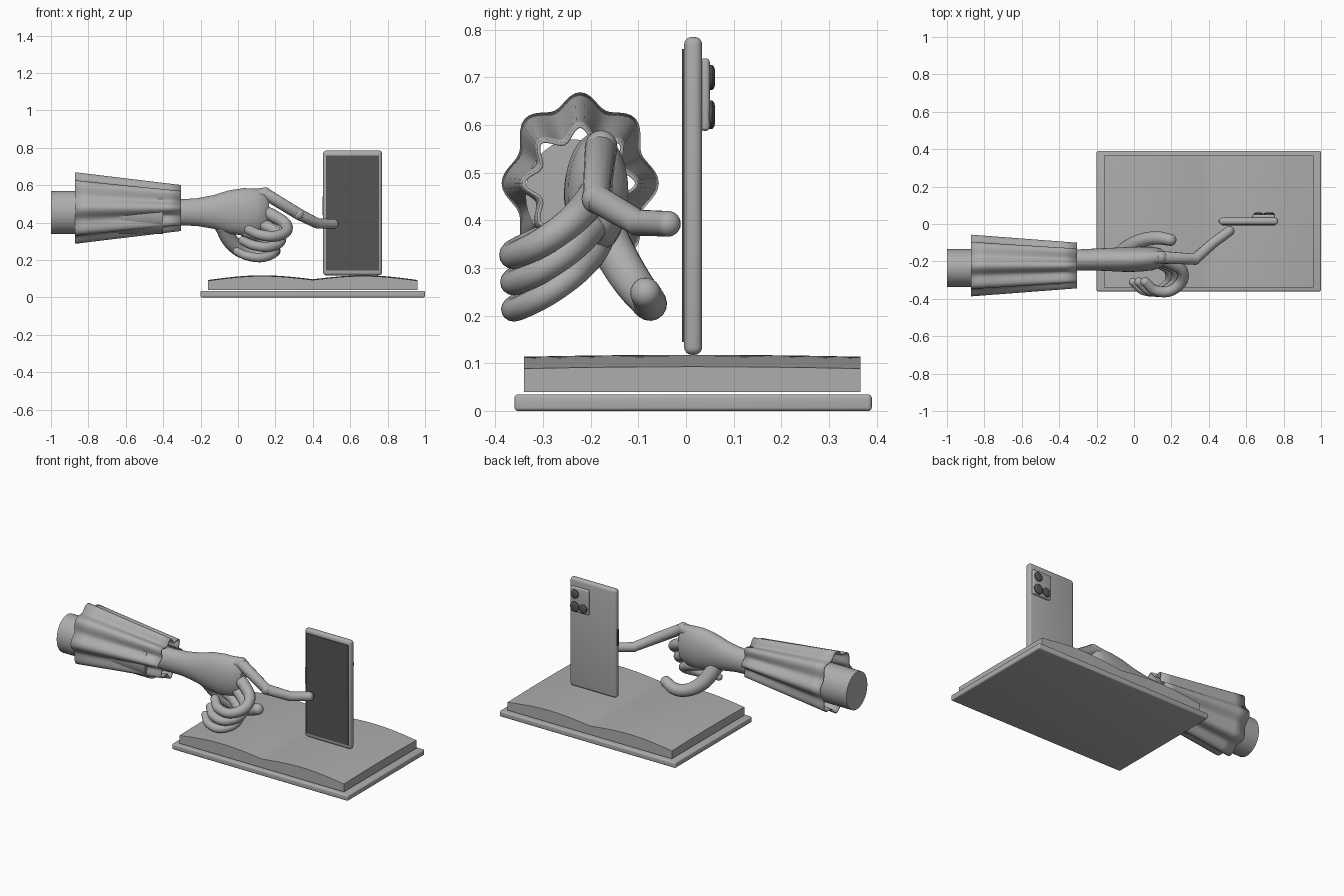
import bpy, bmesh, math
from mathutils import Vector

old = bpy.data.objects.get("Cube")
if old:
    bpy.data.objects.remove(old, do_unlink=True)


def material(name, value):
    m = bpy.data.materials.new(name)
    m.use_nodes = True
    color = (value, value, value, 1)
    m.diffuse_color = color
    m.node_tree.nodes["Principled BSDF"].inputs["Base Color"].default_value = color
    return m


GREY = material("mid grey", 0.42)
DARK = material("dark grey", 0.09)


def activate(ob):
    bpy.ops.object.select_all(action='DESELECT')
    ob.select_set(True)
    bpy.context.view_layer.objects.active = ob


def finish(bm, name, mat, angle=40):
    bmesh.ops.recalc_face_normals(bm, faces=bm.faces)
    me = bpy.data.meshes.new(name)
    bm.to_mesh(me)
    bm.free()
    ob = bpy.data.objects.new(name, me)
    bpy.context.collection.objects.link(ob)
    me.materials.append(mat)
    activate(ob)
    bpy.ops.object.shade_smooth_by_angle(angle=math.radians(angle))
    return ob


def box(name, lo, hi, mat=GREY, bevel=0):
    lo, hi = Vector(lo), Vector(hi)
    bm = bmesh.new()
    bmesh.ops.create_cube(bm, size=1)
    for v in bm.verts:
        v.co = (lo + hi) / 2 + v.co * (hi - lo)
    if bevel:
        bmesh.ops.bevel(bm, geom=bm.edges[:], offset=bevel, segments=4,
                        profile=0.5, affect='EDGES')
    return finish(bm, name, mat)


def loft(name, rings, mat=GREY, caps=True):
    bm = bmesh.new()
    rows = [[bm.verts.new(p) for p in ring] for ring in rings]
    n = len(rows[0])
    for a, b in zip(rows, rows[1:]):
        for i in range(n):
            j = (i + 1) % n
            bm.faces.new((a[i], a[j], b[j], b[i]))
    if caps:
        bm.faces.new(rows[0])
        bm.faces.new(rows[-1])
    return finish(bm, name, mat)


def oval(x, y, z, ry, rz, waves=0, depth=0, n=40):
    ring = []
    for i in range(n):
        a = math.tau * i / n
        d = depth * math.cos(waves * a)
        ring.append((x, y + (ry + d) * math.cos(a), z + (rz + d) * math.sin(a)))
    return ring


def finger(name, points, radii, handle='AUTO'):
    # round tube along a path, with ball ends (and ball joints when straight)
    cu = bpy.data.curves.new(name, 'CURVE')
    cu.dimensions = '3D'
    cu.bevel_depth = 1
    cu.bevel_resolution = 6
    cu.resolution_u = 10
    sp = cu.splines.new('BEZIER')
    sp.bezier_points.add(len(points) - 1)
    for bp, co, r in zip(sp.bezier_points, points, radii):
        bp.co, bp.radius = co, r
        bp.handle_left_type = bp.handle_right_type = handle
    tube = bpy.data.objects.new(name, cu)
    bpy.context.collection.objects.link(tube)
    activate(tube)
    bpy.ops.object.convert(target='MESH')
    tube = bpy.context.view_layer.objects.active
    bm = bmesh.new()
    bm.from_mesh(tube.data)
    bpy.data.objects.remove(tube, do_unlink=True)
    balls = list(zip(points, radii))
    if handle == 'AUTO':
        balls = [balls[0], balls[-1]]
    for co, r in balls:
        ball = bmesh.ops.create_uvsphere(bm, u_segments=20, v_segments=12, radius=r)
        bmesh.ops.translate(bm, verts=ball["verts"], vec=co)
    return finish(bm, name, GREY, 60)


# open book: cover slab and two curved page blocks
box("book_cover", (-0.2, -0.36, 0), (1, 0.39, 0.035), bevel=0.008)
page_rings = []
for k in range(9):
    t = k / 4 - 1
    ring = [(0.96, 0.013 + 0.353 * t, 0.04), (-0.16, 0.013 + 0.353 * t, 0.04)]
    for i in range(33):
        s = i / 16 - 1
        u = abs(s)
        z = 0.097 - 0.004 * u + 0.023 * math.sin(math.pi * u) - 0.004 * t * t
        ring.append((0.4 + 0.56 * s, 0.013 + 0.353 * t, z))
    page_rings.append(ring)
loft("book_pages", page_rings)

# phone with screen, side button and cameras
box("phone_body", (0.455, -0.004, 0.118), (0.77, 0.034, 0.785), bevel=0.016)
box("phone_screen", (0.47, -0.008, 0.145), (0.755, -0.002, 0.76), DARK)
box("phone_button", (0.451, 0.009, 0.44), (0.458, 0.021, 0.54), DARK)
box("camera_plate", (0.632, 0.03, 0.588), (0.755, 0.05, 0.74), bevel=0.008)
for i, (x, z, r) in enumerate([(0.722, 0.7, 0.026), (0.722, 0.622, 0.03), (0.664, 0.622, 0.026)]):
    rings = []
    for y, s in [(0.045, 1), (0.055, 1), (0.059, 0.85), (0.061, 0.6)]:
        rings.append([(x + r * s * math.cos(math.tau * k / 24), y,
                       z + r * s * math.sin(math.tau * k / 24)) for k in range(24)])
    loft(f"camera_lens_{i + 1}", rings, DARK)

# forearm and flared, pleated sleeve
loft("forearm", [oval(x, -0.235, 0.455, 0.102, 0.115) for x in (-1, -0.4)])
sleeve_rings = []
for i in range(9):
    t = i / 8
    sleeve_rings.append(oval(-0.87 + 0.565 * t, -0.222, 0.478, 0.152 - 0.045 * t,
                             0.178 - 0.07 * t, 8, 0.013 + 0.002 * t, 96))
sleeve = loft("sleeve", sleeve_rings, caps=False)
mod = sleeve.modifiers.new("thickness", 'SOLIDIFY')
mod.thickness = 0.007

# palm, blended from wrist to knuckles
palm = loft("palm", [oval(*p) for p in [
    (-0.42, -0.2, 0.455, 0.058, 0.072), (-0.3, -0.192, 0.455, 0.056, 0.07),
    (-0.22, -0.19, 0.456, 0.058, 0.074), (-0.13, -0.19, 0.457, 0.062, 0.09),
    (-0.05, -0.19, 0.457, 0.066, 0.115), (0.03, -0.188, 0.457, 0.067, 0.127),
    (0.1, -0.184, 0.46, 0.063, 0.122), (0.145, -0.182, 0.46, 0.05, 0.1),
    (0.165, -0.182, 0.46, 0.028, 0.07)]])

# pointing finger touching the screen
finger("index_finger",
       [(0.02, -0.18, 0.535), (0.145, -0.178, 0.555), (0.325, -0.188, 0.445),
        (0.425, -0.1, 0.395), (0.51, -0.038, 0.393)],
       [0.036, 0.034, 0.031, 0.028, 0.027], 'VECTOR')

# three curled fingers, each lower and further back than the last
for i, name in enumerate(["middle_finger", "ring_finger", "little_finger"]):
    shift = Vector((-0.033 * i, 0, -0.057 * i))
    path = [(0.1, -0.185, 0.47), (0.19, -0.205, 0.435), (0.262, -0.27, 0.375),
            (0.21, -0.35, 0.33), (0.12, -0.357, 0.335), (0.06, -0.31, 0.36)]
    finger(name, [Vector(p) + shift for p in path],
           [r - 0.002 * i for r in (0.036, 0.034, 0.031, 0.029, 0.028, 0.026)])

# thumb hooking under the palm
finger("thumb",
       [(-0.08, -0.175, 0.38), (-0.03, -0.125, 0.29), (0.05, -0.085, 0.236),
        (0.13, -0.075, 0.226), (0.195, -0.085, 0.248)],
       [0.045, 0.042, 0.037, 0.035, 0.032])
